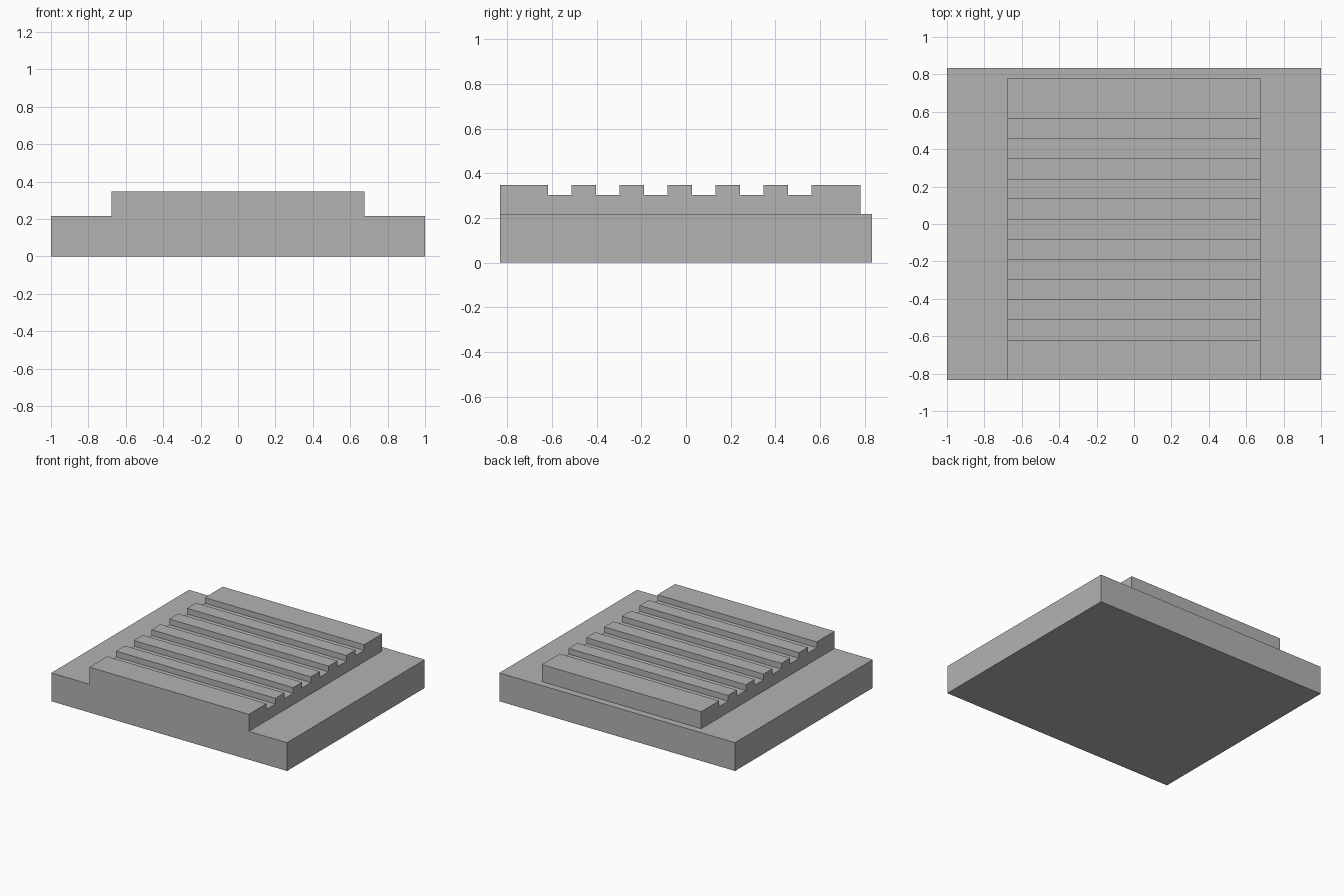
import bpy
import bmesh

cube = bpy.data.objects.get("Cube")
if cube:
    bpy.data.objects.remove(cube, do_unlink=True)

grey = bpy.data.materials.new("plain grey")
grey.use_nodes = True
colour = (0.45, 0.45, 0.45, 1)
grey.diffuse_color = colour
grey.node_tree.nodes["Principled BSDF"].inputs["Base Color"].default_value = colour

HALF_DEPTH = 0.834
BASE_TOP, GROOVE_FLOOR, RIDGE_TOP = 0.217, 0.304, 0.348
GROOVES, FIRST_GROOVE, PITCH, GROOVE_WIDTH = 6, -0.619, 0.215, 0.107


def extrude_profile(name, profile, half_width):
    """Extrude a closed (y, z) outline across x."""
    bm = bmesh.new()
    face = bm.faces.new([bm.verts.new((-half_width, y, z)) for y, z in profile])
    new = bmesh.ops.extrude_face_region(bm, geom=[face])["geom"]
    verts = [v for v in new if isinstance(v, bmesh.types.BMVert)]
    bmesh.ops.translate(bm, verts=verts, vec=(2 * half_width, 0, 0))
    bmesh.ops.recalc_face_normals(bm, faces=bm.faces)
    mesh = bpy.data.meshes.new(name)
    bm.to_mesh(mesh)
    bm.free()
    mesh.materials.append(grey)
    obj = bpy.data.objects.new(name, mesh)
    bpy.context.collection.objects.link(obj)
    return obj


# Wide base slab
extrude_profile("base_slab", [(-HALF_DEPTH, 0), (HALF_DEPTH, 0),
                              (HALF_DEPTH, BASE_TOP), (-HALF_DEPTH, BASE_TOP)], 1)

# Raised block, flush at the front, with grooves running across it
outline = [(-HALF_DEPTH, BASE_TOP), (-HALF_DEPTH, RIDGE_TOP)]
for i in range(GROOVES):
    start = FIRST_GROOVE + i * PITCH
    end = start + GROOVE_WIDTH
    outline += [(start, RIDGE_TOP), (start, GROOVE_FLOOR),
                (end, GROOVE_FLOOR), (end, RIDGE_TOP)]
outline += [(0.781, RIDGE_TOP), (0.781, BASE_TOP)]
extrude_profile("grooved_block", outline, 0.676)
